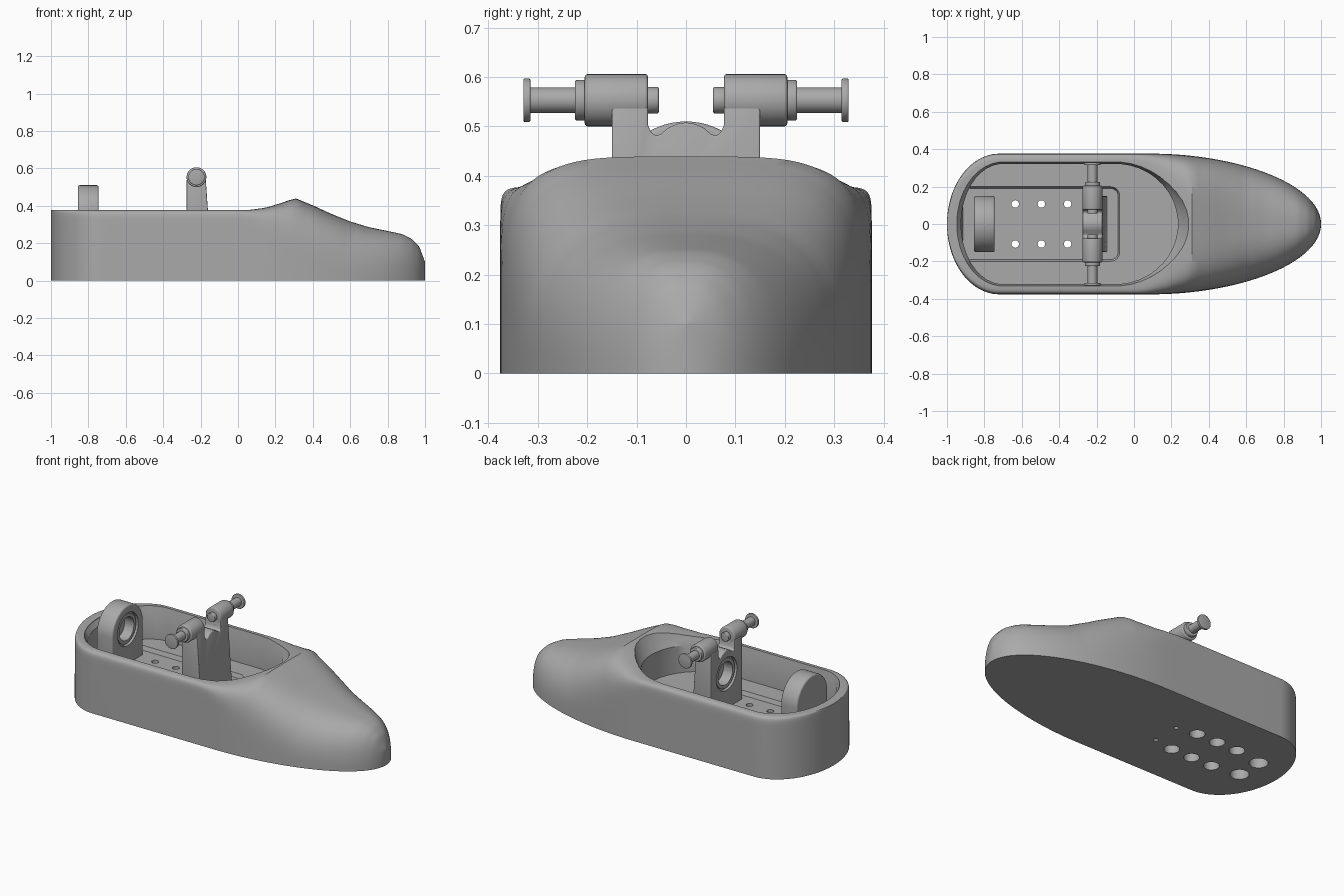
import bpy, bmesh, math
from mathutils import Matrix, Vector

if "Cube" in bpy.data.objects:
    bpy.data.objects.remove(bpy.data.objects["Cube"])

grey = bpy.data.materials.new("Plain grey")
grey.use_nodes = True
grey.diffuse_color = (0.4, 0.4, 0.4, 1)
grey.node_tree.nodes["Principled BSDF"].inputs["Base Color"].default_value = (0.4, 0.4, 0.4, 1)


def make(name, bm):
    bmesh.ops.recalc_face_normals(bm, faces=bm.faces)
    mesh = bpy.data.meshes.new(name)
    bm.to_mesh(mesh)
    bm.free()
    mesh.materials.append(grey)
    ob = bpy.data.objects.new(name, mesh)
    bpy.context.collection.objects.link(ob)
    return ob


def loft(name, rings):
    """Skin a list of closed rings and cap both ends."""
    bm = bmesh.new()
    vs = [[bm.verts.new(p) for p in ring] for ring in rings]
    n = len(vs[0])
    for a, b in zip(vs, vs[1:]):
        for i in range(n):
            j = (i + 1) % n
            bm.faces.new((a[i], a[j], b[j], b[i]))
    bm.faces.new(vs[0])
    bm.faces.new(vs[-1])
    return make(name, bm)


def cylinder(name, axis, centre, radius, lo, hi, seg=32):
    """Cylinder running from lo to hi along the given axis."""
    k = "xyz".index(axis)
    rings = []
    for d in (lo, hi):
        ring = []
        for i in range(seg):
            a = math.tau * i / seg
            p = [centre[0] + radius * math.cos(a), centre[1] + radius * math.sin(a)]
            p.insert(k, d)
            ring.append(p)
        rings.append(ring)
    return loft(name, rings)


def active(ob):
    bpy.ops.object.select_all(action='DESELECT')
    bpy.context.view_layer.objects.active = ob
    ob.select_set(True)


def cut(ob, cutter):
    mod = ob.modifiers.new("Cut", 'BOOLEAN')
    mod.operation = 'DIFFERENCE'
    mod.solver = 'EXACT'
    mod.object = cutter
    active(ob)
    bpy.ops.object.modifier_apply(modifier=mod.name)
    bpy.data.objects.remove(cutter)


def finish(ob, bevel=0.0):
    active(ob)
    if bevel:
        mod = ob.modifiers.new("Bevel", 'BEVEL')
        mod.width, mod.segments, mod.limit_method = bevel, 3, 'ANGLE'
        bpy.ops.object.modifier_apply(modifier=mod.name)
    bpy.ops.object.shade_smooth_by_angle(angle=math.radians(32))


def interp(table, x):
    for (x0, v0), (x1, v1) in zip(table, table[1:]):
        if x <= x1:
            t = max(0, (x - x0) / (x1 - x0))
            return v0 + t * (v1 - v0)
    return table[-1][1]


# Hull: superellipse sections along the length, boxy tail to rounded nose
CROWN = [(-1, .378), (.06, .378), (.15, .39), (.24, .418), (.305, .441), (.4, .402), (.5, .356),
         (.6, .316), (.7, .285), (.8, .265), (.88, .248), (.93, .222), (.97, .18), (1, .1)]
SQUARE = [(-1, 26), (.02, 26), (.12, 12), (.22, 6.5), (.32, 4.4), (.6, 2.9), (1, 2.4)]
TAIL, SHOULDER, HALF = -.72, .1, .376


def half_width(x):
    if x < TAIL:
        u, p = (TAIL - x) / (1 + TAIL), 2
    elif x > SHOULDER:
        u, p = (x - SHOULDER) / (1 - SHOULDER), 1.9
    else:
        return HALF
    return max(.004, HALF * max(0, 1 - u ** p) ** .5)


def section(x, steps=56):
    w, h, n = half_width(x), interp(CROWN, x), interp(SQUARE, x)
    ring = []
    for i in range(steps + 1):
        a = math.pi * i / steps
        c, s = math.cos(a), max(0, math.sin(a))
        if i == steps:
            s = 0
        ring.append((x, math.copysign(w * abs(c) ** (2 / n), c), h * s ** (2 / n)))
    return ring


N = 24
stations = [TAIL - (1 + TAIL) * math.cos(math.pi / 2 * i / N) for i in range(N + 1)]
stations += [-.5, -.3, -.1, 0, .06]
stations += [SHOULDER + (1 - SHOULDER) * math.sin(math.pi / 2 * i / 40) for i in range(41)]
hull = loft("hull", [section(x) for x in stations])


# Cockpit opening: elliptical ends, flaring out at the rim
def opening(z, rear, front, w, seg=40):
    ring = []
    for i in range(seg):
        a = math.tau * (i + .5) / seg
        c, s = math.cos(a), math.sin(a)
        x = -.1 + (front + .1) * c if c > 0 else -.7 + (rear + .7) * -c
        ring.append((x, w * s, z))
    return ring


cut(hull, loft("cockpit_cutter", [opening(.18, -.925, .235, .322), opening(.345, -.925, .235, .322),
                                  opening(.375, -.948, .26, .332), opening(.5, -.948, .33, .332)]))


# Rounded rectangular recess in the floor
def round_rect(z, x0, x1, w, r):
    ring = []
    for q, (cx, cy) in enumerate([(x1 - r, w - r), (x0 + r, w - r), (x0 + r, r - w), (x1 - r, r - w)]):
        for i in range(7):
            a = math.pi / 2 * (q + i / 6)
            ring.append((cx + r * math.cos(a), cy + r * math.sin(a), z))
    return ring


FLOOR = .155
cut(hull, loft("recess_cutter", [round_rect(FLOOR, -.915, -.085, .19, .04),
                                 round_rect(.2, -.93, -.07, .207, .055)]))

# Screw holes: counterbored from below, small ones through the floor
for side in (-1, 1):
    for x in (-.635, -.495, -.355):
        cut(hull, cylinder("bore_cutter", 'z', (x, side * .107), .043, -.1, .1, 24))
        cut(hull, cylinder("hole_cutter", 'z', (x, side * .107), .02, .05, .3, 24))
    cut(hull, cylinder("bore_cutter", 'z', (-.81, side * .08), .052, -.1, .1, 24))
    cut(hull, cylinder("pilot_cutter", 'z', (-.225, side * .085), .013, -.1, .06, 16))
finish(hull)

BEARING_Z = .365


# Upright made by extruding a (y, z) outline along x
def upright(name, outline, x0, x1):
    return loft(name, [[(x, y, z) for y, z in outline] for x in (x0, x1)])


# Bearing seat: stepped blind pocket with a ring in it
def bearing(post, name, face, inward):
    centre = (0, BEARING_Z)
    for r, depth in ((.1, .02), (.07, .07)):
        cut(post, cylinder("seat_cutter", 'x', centre, r, face - inward * .05, face + inward * depth, 40))
    ring = cylinder(name, 'x', centre, .09, face + inward * .008, face + inward * .025, 40)
    cut(ring, cylinder("ring_cutter", 'x', centre, .07, face - .1, face + .1, 40))
    finish(ring)


# Rear upright with a round top
arch = [(.15 * math.cos(math.pi * i / 32), .36 + .15 * math.sin(math.pi * i / 32)) for i in range(33)]
rear = upright("rear_upright", [(.15, FLOOR - .01)] + arch + [(-.15, FLOOR - .01)], -.855, -.745)
finish(rear, .01)
bearing(rear, "rear_bearing_ring", -.745, -1)
finish(rear)

# Front upright with a saddle between two ears, leaning in toward the top
half = [(.15, FLOOR - .01), (.15, .54), (.077, .54), (.077, .503), (.071, .488), (.06, .481),
        (.05, .485), (.035, .498), (.018, .505)]
front = upright("front_upright", half + [(0, .508)] + [(-y, z) for y, z in reversed(half)], -.275, -.15)
for v in front.data.vertices:
    if v.co.x > -.2:
        v.co.x = -.145 - .07 * max(0, v.co.z - .15)
finish(front, .004)
bearing(front, "front_bearing_ring", -.275, 1)
finish(front)

# Cross pins: barrel, collar, spindle, end flange and inner stub on each side
PIN = (-.222, .553)
PARTS = [("barrel", .053, .077, .205, .006), ("collar", .041, .2, .225, .004),
         ("spindle", .026, .22, .32, 0), ("end_flange", .044, .315, .329, .003),
         ("inner_stub", .027, .055, .08, .004)]
for label, side in (("left", 1), ("right", -1)):
    for part, r, lo, hi, bev in PARTS:
        finish(cylinder(label + "_" + part, 'y', PIN, r, side * lo, side * hi), bev)
